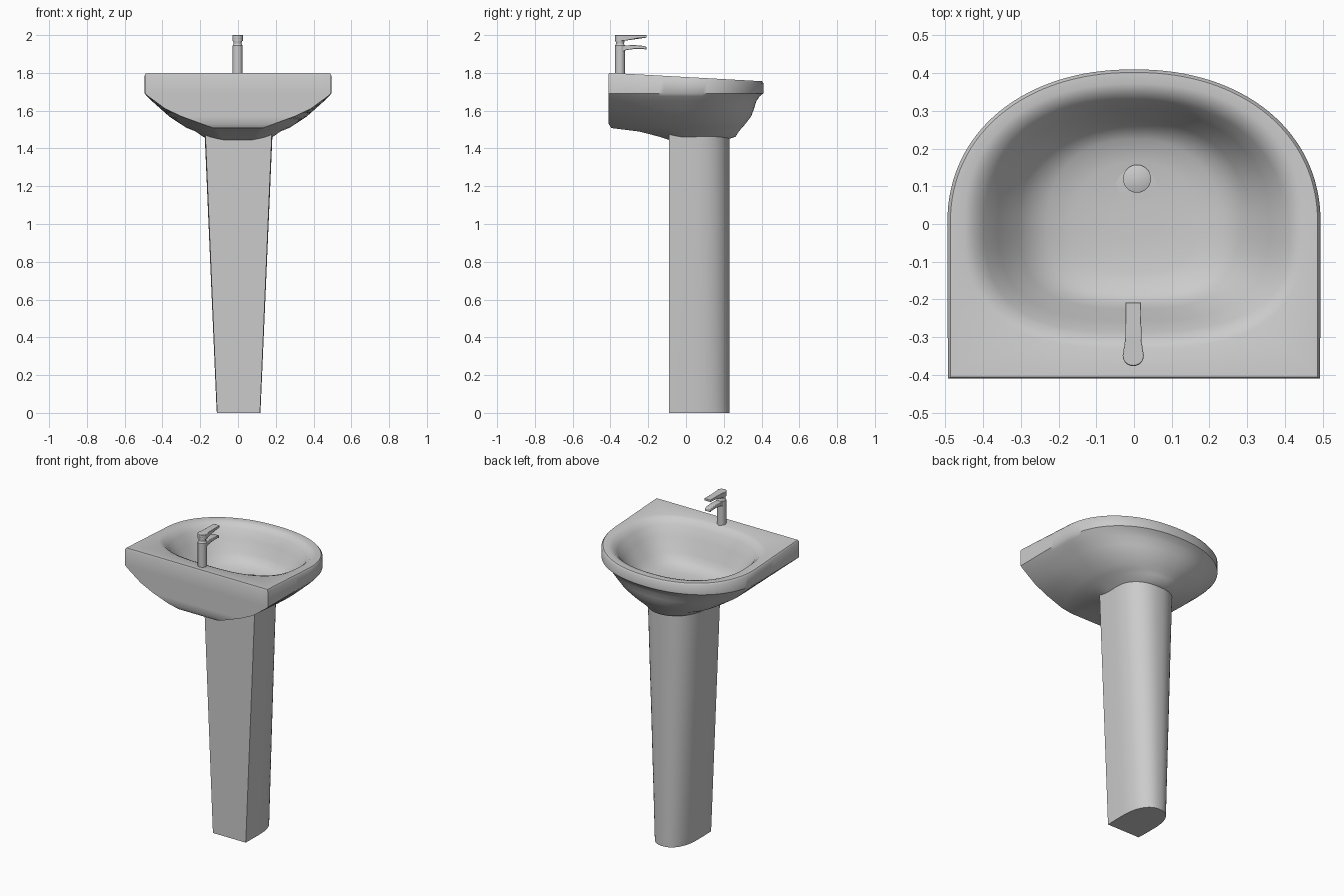
import bpy, bmesh, math

if "Cube" in bpy.data.objects:
    bpy.data.objects.remove(bpy.data.objects["Cube"])


def finish(name, bm, angle=35, bevel=0):
    bmesh.ops.recalc_face_normals(bm, faces=bm.faces)
    me = bpy.data.meshes.new(name)
    bm.to_mesh(me)
    bm.free()
    ob = bpy.data.objects.new(name, me)
    bpy.context.collection.objects.link(ob)
    bpy.ops.object.select_all(action='DESELECT')
    bpy.context.view_layer.objects.active = ob
    ob.select_set(True)
    if bevel:
        mod = ob.modifiers.new("soft_edges", 'BEVEL')
        mod.width = bevel
        mod.segments = 2
    bpy.ops.object.shade_smooth_by_angle(angle=math.radians(angle))
    return ob


def loft(name, rings, angle=35, bevel=0):
    """Skin closed rings of equal point count and cap both ends."""
    bm = bmesh.new()
    loops = [[bm.verts.new(p) for p in r] for r in rings]
    n = len(loops[0])
    for a, b in zip(loops, loops[1:]):
        for i in range(n):
            j = (i + 1) % n
            bm.faces.new((a[i], a[j], b[j], b[i]))
    bm.faces.new(loops[0])
    bm.faces.new(loops[-1])
    return finish(name, bm, angle, bevel)


def spow(v, e):
    return math.copysign(abs(v) ** e, v)


def d_outline(hw, hb, y0, y1, yc=0.0, n=2.15, arc=64, side=14, wall=24):
    """D-shaped plan: rounded towards +y, straight wall edge at y0."""
    pts = []
    for i in range(arc):
        t = math.pi * i / arc
        pts.append((hw * spow(math.cos(t), 2 / n), yc + (y1 - yc) * spow(math.sin(t), 2 / n)))
    flank = [(hb + (hw - hb) * (1 - (i / side) ** 2), yc + (y0 - yc) * i / side)
             for i in range(side + 1)]
    pts += [(-x, y) for x, y in flank[:-1]]
    pts += [(-hb + 2 * hb * i / wall, y0) for i in range(wall)]
    pts += flank[:0:-1]
    return pts


def rim_z(y, depth=0.0):
    return 1.778 - 0.055 * y * max(0, 1 - depth / 0.24) - depth


# Basin: belly rings from the bottom up to the rim (half width, wall half width, y0, y1, z)
belly = [
    (0.14, 0.07, -0.08, 0.20, 1.442),
    (0.185, 0.10, -0.14, 0.262, 1.462),
    (0.225, 0.11, -0.25, 0.28, 1.490),
    (0.27, 0.13, -0.395, 0.295, 1.508),
    (0.305, 0.19, -0.41, 0.315, 1.530),
    (0.365, 0.30, -0.41, 0.345, 1.570),
    (0.41, 0.385, -0.41, 0.360, 1.610),
    (0.455, 0.44, -0.41, 0.372, 1.650),
    (0.482, 0.475, -0.41, 0.390, 1.676),
    (0.495, 0.493, -0.41, 0.41, 1.692),
]
rings = [[(x, y, z) for x, y in d_outline(hw, hb, y0, y1)] for hw, hb, y0, y1, z in belly]
edge = d_outline(0.495, 0.493, -0.41, 0.41)
rings.append([(x, y, rim_z(y) - 0.01) for x, y in edge])
rings.append([(x, y, rim_z(y)) for x, y in d_outline(0.487, 0.487, -0.406, 0.402)])

# Basin: bowl rings going down (half width, reach to +y, reach to -y, depth)
bowl = [
    (0.45, 0.372, 0.33, 0.0), (0.425, 0.35, 0.31, 0.008), (0.397, 0.328, 0.287, 0.035),
    (0.36, 0.303, 0.257, 0.09), (0.305, 0.272, 0.225, 0.165), (0.27, 0.252, 0.207, 0.197),
    (0.23, 0.225, 0.185, 0.218), (0.16, 0.165, 0.13, 0.234), (0.06, 0.06, 0.05, 0.238),
]
for a, bp, bn, d in bowl:
    ring = []
    for ex, ey in edge:
        t = math.atan2(ey, ex)
        c, s = math.cos(t), math.sin(t)
        b, n = (bp, 2.25) if s >= 0 else (bn, 2.8)
        r = (abs(c / a) ** n + abs(s / b) ** n) ** (-1 / n)
        ring.append((r * c, r * s, rim_z(r * s, d)))
    rings.append(ring)
loft("basin", rings, 40)

# Pedestal, tapering in width only
ped = []
for hw, z in ((0.115, 0.0), (0.1175, 0.04), (0.178, 1.44), (0.18, 1.485)):
    ped.append([(x + 0.003, y, z) for x, y in
                d_outline(hw, hw * 0.98, -0.09, 0.23, 0.04, 2.3, 40, 8, 8)])
loft("pedestal", ped, 40)


def turned(name, x, y, profile, seg=32):
    """Round part from (radius, z) pairs."""
    return loft(name, [[(x + r * math.cos(2 * math.pi * i / seg),
                         y + r * math.sin(2 * math.pi * i / seg), z) for i in range(seg)]
                       for r, z in profile])


# Drain with a low flange
turned("drain", 0.008, 0.12, [(0.057, 1.53), (0.057, 1.542), (0.037, 1.543),
                              (0.037, 1.548), (0.034, 1.55)])

# Tap column and the flared collar under the lever
TX, TY = -0.002, -0.349
turned("tap_column", TX, TY, [(0.026, 1.79), (0.026, 1.946), (0.023, 1.95),
                              (0.021, 1.953), (0.021, 1.957), (0.028, 1.985)])

# Spout: cross-sections along y (y, bottom z, top z)
spout = []
for y, zb, zt in ((-0.345, 1.908, 1.944), (-0.315, 1.921, 1.946), (-0.27, 1.927, 1.947),
                  (-0.225, 1.927, 1.943), (-0.21, 1.922, 1.938)):
    spout.append([(TX + sx * 0.02, y, z) for sx, z in ((-1, zb), (1, zb), (1, zt), (-1, zt))])
loft("tap_spout", spout, 35, 0.003)

# Lever: teardrop plan with a rising underside
plan = [(0.021, -0.208), (-0.021, -0.208), (-0.021, -0.26), (-0.022, -0.31)]
plan += [(-0.028 * math.cos(math.pi * i / 16), TY - 0.027 * math.sin(math.pi * i / 16))
         for i in range(17)]
plan += [(0.022, -0.31), (0.021, -0.26)]
under = lambda y: 1.968 + 0.019 * min(1, max(0, (y + 0.33) / 0.09))
loft("tap_lever", [[(TX + x, y, under(y)) for x, y in plan],
                   [(TX + x, y, 2.0) for x, y in plan]], 35, 0.002)
